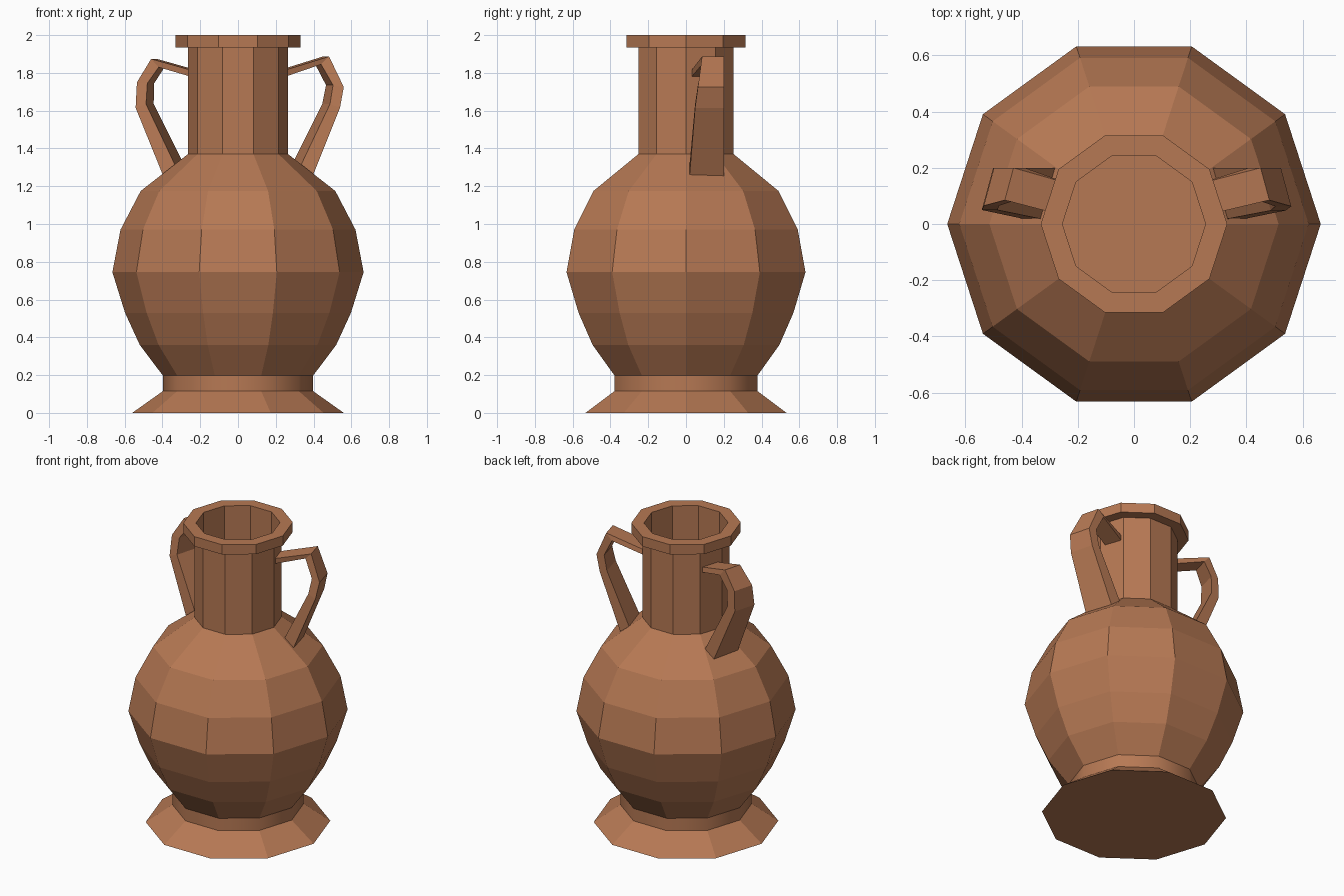
import bpy, bmesh, math

if "Cube" in bpy.data.objects:
    bpy.data.objects.remove(bpy.data.objects["Cube"])

SIDES = 10
clay = bpy.data.materials.new("terracotta")
clay.diffuse_color = (0.47, 0.19, 0.088, 1)
clay.use_nodes = True
clay.node_tree.nodes["Principled BSDF"].inputs["Base Color"].default_value = clay.diffuse_color


def finish(name, bm):
    bmesh.ops.recalc_face_normals(bm, faces=bm.faces)
    mesh = bpy.data.meshes.new(name)
    bm.to_mesh(mesh)
    bm.free()
    mesh.materials.append(clay)
    obj = bpy.data.objects.new(name, mesh)
    bpy.context.collection.objects.link(obj)
    return obj


def lathe(name, profile, smooth_bands=()):
    """Ten-sided turned shape from (radius, z) pairs, capped at both ends."""
    bm = bmesh.new()
    rings = []
    for r, z in profile:
        rings.append([bm.verts.new((r * math.cos(i * math.tau / SIDES),
                                    r * math.sin(i * math.tau / SIDES), z))
                      for i in range(SIDES)])
    for band, (a, b) in enumerate(zip(rings, rings[1:])):
        for i in range(SIDES):
            j = (i + 1) % SIDES
            f = bm.faces.new((a[i], a[j], b[j], b[i]))
            f.smooth = band in smooth_bands
            if f.smooth:
                for e in f.edges:
                    e.smooth = abs(e.verts[0].co.z - e.verts[1].co.z) > 1e-4
    bm.faces.new(rings[0])
    bm.faces.new(rings[-1])
    return finish(name, bm)


def handle(name, side, sections):
    """Tapered strap; each section is outer x, z, inner x, z, near y, far y."""
    bm = bmesh.new()
    rings = []
    for ox, oz, ix, iz, y0, y1 in sections:
        skew = 0.27 * (y1 - y0)
        pts = [(ox, y0, oz), (ox - skew, y1, oz), (ix - skew, y1, iz), (ix, y0, iz)]
        rings.append([bm.verts.new((side * x, y, z)) for x, y, z in pts])
    for a, b in zip(rings, rings[1:]):
        for i in range(4):
            j = (i + 1) % 4
            bm.faces.new((a[i], a[j], b[j], b[i]))
    bm.faces.new(rings[0])
    bm.faces.new(rings[-1])
    return finish(name, bm)


# Flared foot, smooth collar, round belly, neck, rim and hollow mouth
lathe("jug_body", [
    (0.56, 0), (0.398, 0.115), (0.398, 0.198), (0.52, 0.36), (0.598, 0.53),
    (0.665, 0.745), (0.622, 0.97), (0.515, 1.175), (0.265, 1.37),
    (0.265, 1.935), (0.332, 1.935), (0.332, 2.0), (0.255, 2.0), (0.255, 1.37),
], smooth_bands=(1,))

# Strap handles, set slightly towards the back
neck_end = (0.25, 1.815, 0.25, 1.78, 0.03, 0.14)
body_end = (0.392, 1.245, 0.33, 1.305, 0.018, 0.20)
handle("right_handle", 1, [
    neck_end,
    (0.482, 1.887, 0.44, 1.845, 0.085, 0.20),
    (0.56, 1.725, 0.503, 1.735, 0.063, 0.20),
    (0.54, 1.615, 0.487, 1.635, 0.048, 0.20),
    body_end])
handle("left_handle", -1, [
    neck_end,
    (0.46, 1.874, 0.42, 1.83, 0.085, 0.20),
    (0.535, 1.75, 0.48, 1.745, 0.065, 0.20),
    (0.542, 1.615, 0.487, 1.635, 0.05, 0.20),
    body_end])
